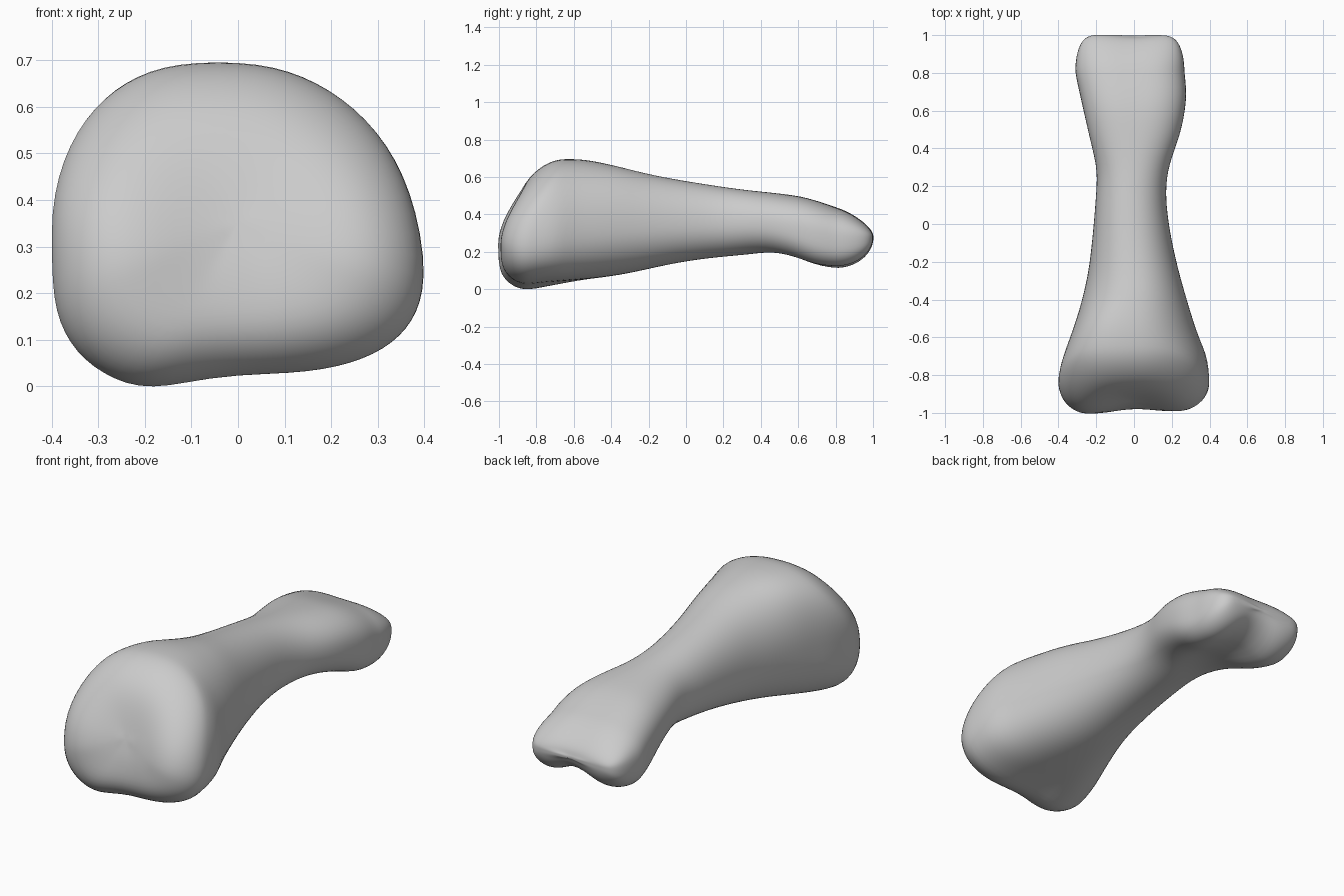
import bpy
import bmesh
from math import cos, sin, pi, exp, sqrt, copysign

cube = bpy.data.objects.get("Cube")
if cube:
    bpy.data.objects.remove(cube)

SEGMENTS = 72
BODY_RINGS = 44
FRONT, BACK = -0.84, 0.8     # stations where the rounded ends begin
LEAN = 0.2                   # how far the top of the front end leans back

# Outline curves along the length, as (y, value)
TOP = [(-0.84, 0.69), (-0.68, 0.703), (-0.55, 0.7), (-0.4, 0.672), (-0.2, 0.623),
       (0, 0.585), (0.3, 0.54), (0.6, 0.51), (0.7, 0.486), (0.8, 0.452)]
BOTTOM = [(-0.84, -0.02), (-0.6, 0.022), (-0.2, 0.115), (0, 0.155), (0.2, 0.18),
          (0.4, 0.192), (0.55, 0.165), (0.68, 0.118), (0.75, 0.104), (0.8, 0.1)]
LEFT = [(-0.84, 0.403), (-0.7, 0.387), (-0.6, 0.345), (-0.4, 0.28), (-0.2, 0.225),
        (0, 0.185), (0.17, 0.17), (0.3, 0.185), (0.5, 0.25), (0.68, 0.278), (0.8, 0.268)]
RIGHT = [(-0.84, -0.403), (-0.7, -0.37), (-0.6, -0.335), (-0.4, -0.275), (-0.2, -0.235),
         (0.2, -0.198), (0.3, -0.2), (0.5, -0.245), (0.7, -0.29), (0.8, -0.312)]


def curve(points, y):
    """Smooth interpolation through the points, held constant past the ends."""
    y = min(max(y, points[0][0]), points[-1][0])
    i = 0
    while i < len(points) - 2 and y > points[i + 1][0]:
        i += 1

    def slope(j):
        a, b = points[max(j - 1, 0)], points[min(j + 1, len(points) - 1)]
        return (b[1] - a[1]) / (b[0] - a[0])

    (y0, v0), (y1, v1) = points[i], points[i + 1]
    h = y1 - y0
    t = (y - y0) / h
    s = t * t * (3 - 2 * t)
    return (v0 + (v1 - v0) * s + h * t * (1 - t) ** 2 * slope(i)
            - h * t * t * (1 - t) * slope(i + 1))


def ease(value, start, end):
    t = min(max((value - start) / (end - start), 0), 1)
    return t * t * (3 - 2 * t)


def power(value, exponent):
    return copysign(abs(value) ** (2 / exponent), value)


def lean(z):
    return LEAN * ease(z, 0.25, 0.75)


def middle(y):
    """Height of the widest line of a section."""
    share = 0.42 + 0.06 * ease(y, -0.6, 0.6)
    low, high = curve(BOTTOM, y), curve(TOP, y)
    return low + share * (high - low)


def body_point(station, angle):
    front = 1 - ease(station, FRONT, -0.25)
    back = ease(station, 0.3, 0.8)
    n = 2.15 + (0.6 * front + 0.85 * back if sin(angle) < 0 else 0.3 * front + 0.4 * back)
    u, v = power(cos(angle), n), power(sin(angle), n)
    guess = middle(station)
    guess += v * ((curve(TOP, station) - guess) if v > 0 else (guess - curve(BOTTOM, station)))
    y = station + front * lean(guess)
    left, right, mid = curve(LEFT, y), curve(RIGHT, y), middle(y)
    x = (left + right) / 2 + u * (left - right) / 2
    groove = exp(-(x / 0.12) ** 2)
    if v > 0:
        z = mid + v * (curve(TOP, y) - mid) - 0.008 * back * groove * v
        x -= 0.05 * front * v
    else:
        z = mid + v * (mid - curve(BOTTOM, y))
        z -= v * (0.05 * front * ease(x, -0.25, 0) + 0.085 * back * groove)
    return x, y, z


def front_cap_point(angle, k):
    """Rounded lip turning into a shallow dish."""
    x, y, z = body_point(FRONT, angle)
    x, z = k * x, 0.36 + k * (z - 0.36)
    bulge = 0.18 * sqrt(1 - k ** 4)
    dish = 0.05 * ease(k, 0.8, 0)
    notch = 0.12 * bulge * exp(-(x / 0.13) ** 2) * (1 - ease(z, 0.15, 0.45))
    return x, FRONT + lean(z) - bulge + dish + notch + 0.18 * bulge * x, z


def back_cap_point(angle, k):
    """Two rolled knuckles with a groove between them."""
    x, y, z = body_point(BACK, angle)
    x = -0.028 + k ** 0.27 * (x + 0.028)
    bulge = 0.207 * sqrt(1 - k * k)
    # The upper side keeps sloping down as it rolls over the end
    z = 0.285 + k * (z - 0.285 - 0.28 * bulge * max(sin(angle), 0))
    notch = bulge * exp(-(x / 0.12) ** 2) * (0.05 + 0.1 * (1 - ease(z, 0.12, 0.38)))
    return x, BACK + bulge - notch, z


# Loft all rings from the dished end to the knuckles
angles = [2 * pi * i / SEGMENTS for i in range(SEGMENTS)]
steps = [i / 18 for i in range(1, 18)]
rings = [[front_cap_point(a, sin(s * pi / 2)) for a in angles] for s in steps]
for i in range(BODY_RINGS + 1):
    station = FRONT + (BACK - FRONT) * i / BODY_RINGS
    rings.append([body_point(station, a) for a in angles])
rings += [[back_cap_point(a, cos(s * pi / 2)) for a in angles] for s in steps]

bm = bmesh.new()
loops = [[bm.verts.new(p) for p in ring] for ring in rings]
for a, b in zip(loops, loops[1:]):
    for i in range(SEGMENTS):
        j = (i + 1) % SEGMENTS
        bm.faces.new((a[i], a[j], b[j], b[i]))
for loop in (loops[0], loops[-1]):
    centre = bm.verts.new([sum(v.co[k] for v in loop) / SEGMENTS for k in range(3)])
    for i in range(SEGMENTS):
        bm.faces.new((loop[i], loop[(i + 1) % SEGMENTS], centre))
# Soften the seams between shaft and ends
for _ in range(5):
    bmesh.ops.smooth_vert(bm, verts=bm.verts, factor=0.4,
                          use_axis_x=True, use_axis_y=True, use_axis_z=True)
bmesh.ops.recalc_face_normals(bm, faces=bm.faces)
mesh = bpy.data.meshes.new("toe_bone")
bm.to_mesh(mesh)
bm.free()

# Rest the bone on the floor
lowest = min(v.co.z for v in mesh.vertices)
for v in mesh.vertices:
    v.co.z -= lowest

bone = bpy.data.objects.new("toe_bone", mesh)
bpy.context.collection.objects.link(bone)

grey = bpy.data.materials.new("plain grey")
grey.use_nodes = True
colour = (0.6, 0.6, 0.6, 1)
grey.diffuse_color = colour
shader = grey.node_tree.nodes["Principled BSDF"]
shader.inputs["Base Color"].default_value = colour
shader.inputs["Roughness"].default_value = 0.8
mesh.materials.append(grey)
mesh.shade_smooth()
